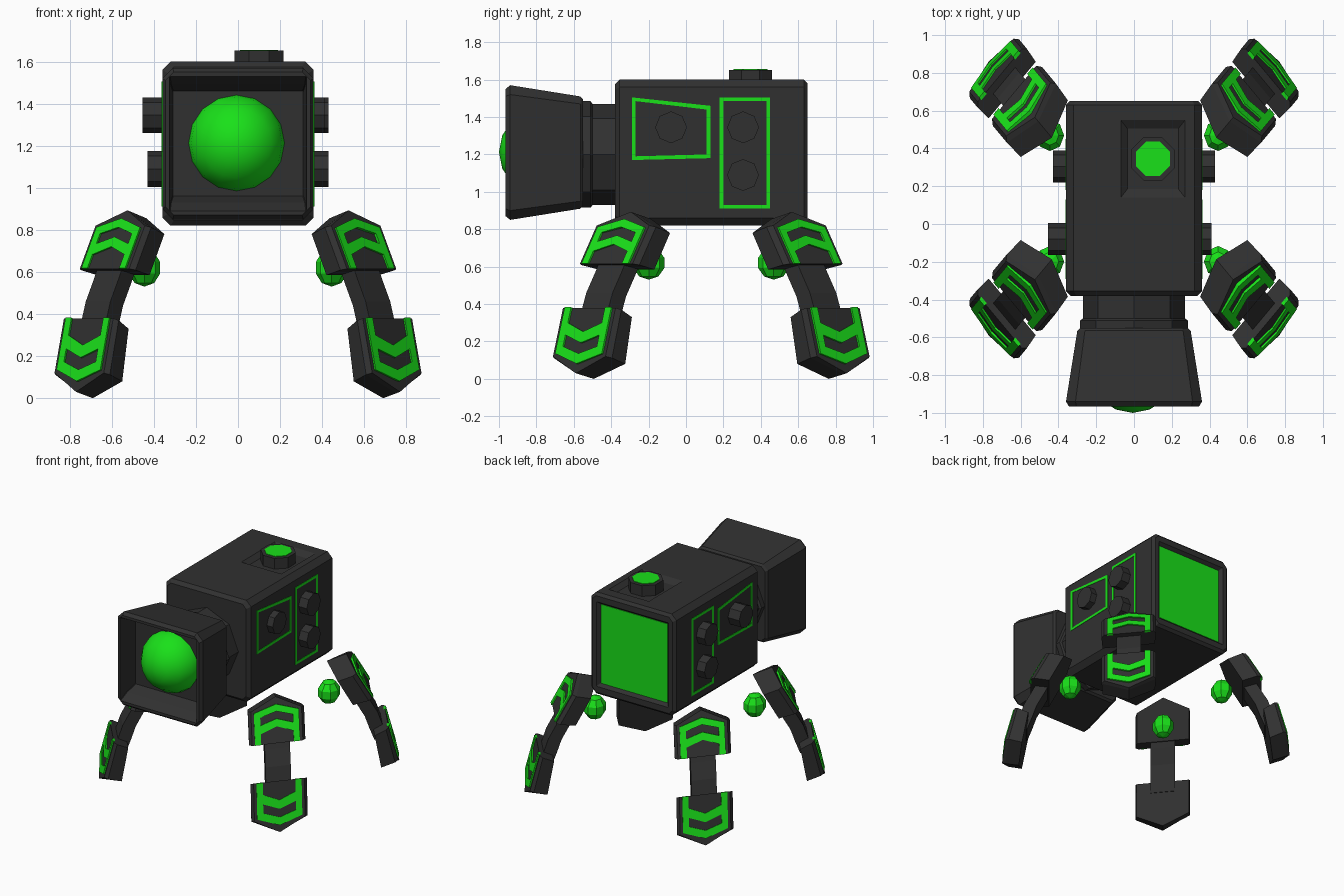
import bpy, bmesh
from math import sin, cos, pi
from mathutils import Vector

if "Cube" in bpy.data.objects:
    bpy.data.objects.remove(bpy.data.objects["Cube"])


def material(name, col):
    m = bpy.data.materials.new(name)
    m.diffuse_color = (*col, 1)
    m.use_nodes = True
    m.node_tree.nodes["Principled BSDF"].inputs["Base Color"].default_value = m.diffuse_color
    return m


DARK = material("dark_shell", (0.03, 0.03, 0.03))
GREEN = material("green_glow", (0.01, 0.75, 0.01))
YC = 0.135  # centre of body and legs along y


def make(name, verts, faces, mat):
    me = bpy.data.meshes.new(name)
    me.from_pydata(verts, [], faces)
    bm = bmesh.new()
    bm.from_mesh(me)
    bmesh.ops.recalc_face_normals(bm, faces=bm.faces)
    bm.to_mesh(me)
    bm.free()
    me.materials.append(mat)
    ob = bpy.data.objects.new(name, me)
    bpy.context.collection.objects.link(ob)
    return ob


def loft(name, rings, mat):
    n = len(rings[0])
    verts = [p for r in rings for p in r]
    faces = [(k*n+i, k*n+(i+1) % n, (k+1)*n+(i+1) % n, (k+1)*n+i)
             for k in range(len(rings)-1) for i in range(n)]
    faces += [tuple(range(n)), tuple(range(len(verts)-n, len(verts)))]
    return make(name, verts, faces, mat)


def rect(y, w, h, c, zc=1.21):
    """Chamfered rectangle in the xz plane."""
    pts = [(w-c, h), (w, h-c), (w, c-h), (w-c, -h), (c-w, -h), (-w, c-h), (-w, h-c), (c-w, h)]
    return [(x, y, zc+z) for x, z in pts]


def octagon(r, centre, axis, n=8, phase=0.0):
    out = []
    for i in range(n):
        a, b = r*cos(2*pi*i/n+phase), r*sin(2*pi*i/n+phase)
        off = {'x': (0, a, b), 'y': (a, 0, b), 'z': (a, b, 0)}[axis]
        out.append(tuple(c+o for c, o in zip(centre, off)))
    return out


def ball(name, centre, r, seg, rings, scale=(1, 1, 1), rot=0):
    bpy.ops.mesh.primitive_uv_sphere_add(segments=seg, ring_count=rings, radius=r,
                                         location=centre, rotation=(rot, 0, 0))
    ob = bpy.context.object
    ob.name = name
    ob.scale = scale
    ob.data.materials.append(GREEN)
    return ob


# Body shell with a recessed back
body = loft("body", [rect(-0.38, 0.335, 0.365, 0.03), rect(-0.355, 0.36, 0.39, 0.04),
                     rect(0.63, 0.36, 0.39, 0.04), rect(0.65, 0.34, 0.37, 0.03),
                     rect(0.65, 0.305, 0.325, 0.003), rect(0.625, 0.285, 0.305, 0.003)], DARK)
loft("back_screen", [rect(0.60, 0.283, 0.303, 0.003), rect(0.629, 0.283, 0.303, 0.003)], GREEN)


# Sloped well in the top, with a lit button
def top_rect(w, d, z):
    return [(0.10+a*w, 0.345+b*d, z) for a, b in ((-1, -1), (1, -1), (1, 1), (-1, 1))]


cutter = loft("well_cutter", [top_rect(0.135, 0.16, 1.57), top_rect(0.17, 0.205, 1.60),
                              top_rect(0.17, 0.205, 1.7)], DARK)
mod = body.modifiers.new("well", 'BOOLEAN')
mod.operation = 'DIFFERENCE'
mod.object = cutter
mod.solver = 'EXACT'
bpy.context.view_layer.objects.active = body
bpy.ops.object.modifier_apply(modifier="well")
bpy.data.objects.remove(cutter)
loft("top_button", [octagon(0.125, (0.10, 0.345, z), 'z', phase=pi/8) for z in (1.56, 1.652)], DARK)
loft("top_button_light", [octagon(0.098, (0.10, 0.345, z), 'z', phase=pi/8) for z in (1.64, 1.656)], GREEN)

# Side knobs and outlined panels
for side, sx in (("right", 1), ("left", -1)):
    for i, (y, z, out) in enumerate(((-0.08, 1.345, 0.435), (0.305, 1.345, 0.43), (0.305, 1.09, 0.43))):
        if i == 0:
            out = 0.41 if sx > 0 else 0.455
        loft(f"{side}_knob_{i}", [octagon(0.085, (sx*0.34, y, z), 'x'),
                                  octagon(0.085, (sx*out, y, z), 'x')], DARK)
    panels = {"front": [(-0.29, 1.505), (0.13, 1.46), (0.13, 1.18), (-0.29, 1.17)],
              "rear": [(0.18, 1.505), (0.45, 1.505), (0.45, 0.91), (0.18, 0.91)]}
    for pname, pts in panels.items():
        cy, cz = (sum(p[k] for p in pts)/4 for k in (0, 1))
        inner = [(y + (0.02 if y < cy else -0.02), z + (0.02 if z < cz else -0.02)) for y, z in pts]
        verts = [(sx*x, y, z) for x in (0.355, 0.363) for loop in (pts, inner) for y, z in loop]
        faces = []
        for i in range(4):
            j = (i+1) % 4
            for a, b in ((0, 4), (4, 12), (12, 8), (8, 0)):
                faces.append((a+i, a+j, b+j, b+i))
        make(f"{side}_{pname}_outline", verts, faces, GREEN)

# Neck and hooded eye
loft("neck", [octagon(r, (0, y, 1.2), 'y') for r, y in
              ((0.285, -0.57), (0.285, -0.51), (0.27, -0.50), (0.27, -0.37))], DARK)
loft("hood", [rect(-0.55, 0.285, 0.285, 0.03), rect(-0.565, 0.30, 0.30, 0.04),
              rect(-0.94, 0.36, 0.36, 0.05), rect(-0.965, 0.345, 0.34, 0.04),
              rect(-0.965, 0.325, 0.32, 0.003), rect(-0.89, 0.32, 0.28, 0.003),
              rect(-0.80, 0.31, 0.25, 0.003)], DARK)
eye = ball("eye", (-0.007, -0.765, 1.213), 0.235, 16, 8, rot=pi/2)
eye.data.shade_smooth()

# Four splayed legs: t runs across the leg, u outward, z up
HT = 0.13


def build_leg(name, sx, sy):
    def P(t, u, z):
        return (sx*(u+HT*t), YC+sy*(1.2*(u-HT*t)-0.20), z)

    def plate(part, inner, outer):
        """Five-sided armour block; profiles are (open end, shoulder, peak)."""
        def ring(prof, k):
            (ou, oz), (hu, hz), (pu, pz) = prof
            return [P(-k, ou, oz), P(-k, hu, hz), P(0, pu, pz), P(k, hu, hz), P(k, ou, oz)]
        edge = [tuple(a+(b-a)*0.8 for a, b in zip(i, o)) for i, o in zip(inner, outer)]
        loft(f"{name}_{part}", [ring(inner, 0.96), ring(edge, 1), ring(outer, 0.9)], DARK)
        # Green outline and chevron laid on the outer face
        end, sh, pk = (Vector(p) for p in outer)
        lift = Vector((0.006, 0.003))

        def F(t, s):  # s: 0 at shoulder, 1 at open end
            q = sh+(end-sh)*s
            return q
        verts, faces = [], []
        for m in (-1, 1):
            for quad in ([(0.58, 0.05), (0.8, 0.05), (0.8, 1.0), (0.58, 1.0)],
                         [(0, -0.16), (0.8, 0.05), (0.8, 0.25), (0, 0.05)],
                         [(0, 0.27), (0.58, 0.43), (0.58, 0.68), (0, 0.50)]):
                b = len(verts)
                for k in (-1, 1):
                    for t, s in quad:
                        q = F(t, s)+lift*k
                        verts.append(P(m*t, q.x, q.y))
                faces += [tuple(range(b, b+4)), tuple(range(b+4, b+8))]
                faces += [(b+i, b+(i+1) % 4, b+4+(i+1) % 4, b+4+i) for i in range(4)]
        make(f"{name}_{part}_chevrons", verts, faces, GREEN)

    plate("thigh", [(0.545, 0.585), (0.475, 0.78), (0.435, 0.855)],
          [(0.635, 0.615), (0.56, 0.82), (0.525, 0.893)])
    plate("foot", [(0.645, 0.33), (0.675, 0.08), (0.69, 0.0)],
          [(0.71, 0.38), (0.755, 0.12), (0.77, 0.03)])
    # Bent strut between the two plates
    loft(f"{name}_strut", [[P(-0.45, u-0.03, z-0.01), P(0.45, u-0.03, z-0.01),
                            P(0.45, u+0.03, z+0.01), P(-0.45, u+0.03, z+0.01)]
                           for u, z in ((0.555, 0.68), (0.595, 0.56), (0.635, 0.45),
                                        (0.655, 0.36), (0.68, 0.26))], DARK)
    # Glowing hip joint
    c = P(0, 0.445, 0.62)
    ball(f"{name}_joint", c, 0.083, 8, 5, (0.95, 1.05, 1.08))


for fb, sy in (("front", -1), ("back", 1)):
    for lr, sx in (("left", -1), ("right", 1)):
        build_leg(f"{fb}_{lr}_leg", sx, sy)
